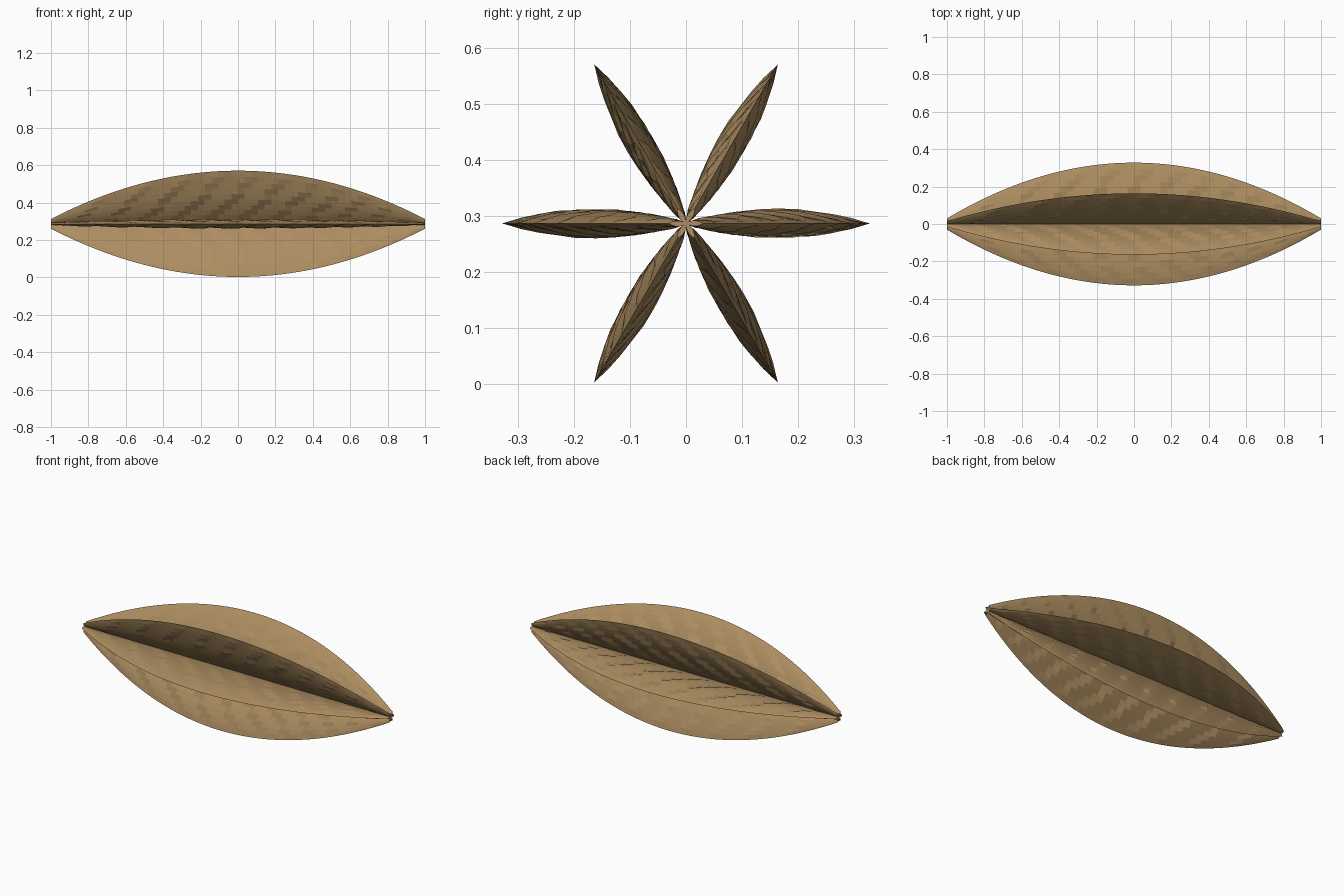
import bpy, bmesh
from math import pi, sin, cos, radians

if "Cube" in bpy.data.objects:
    bpy.data.objects.remove(bpy.data.objects["Cube"])

AXIS_Z = 0.287
NX, NR = 56, 10

mat = bpy.data.materials.new("papery_tan")
mat.diffuse_color = (0.42, 0.27, 0.12, 1)
mat.use_nodes = True
mat.node_tree.nodes["Principled BSDF"].inputs["Base Color"].default_value = mat.diffuse_color


def width(x):
    # outline of the wing, widest at mid length
    return 0.03 + 0.298 * (1 - x * x)


def wing(name, angle):
    # lens-section wing with slanted ripples on both faces
    bm = bmesh.new()
    faces = []
    for side in (1, -1):
        grid = []
        for i in range(NX + 1):
            x = -1 + 2 * i / NX
            w = width(x)
            row = []
            for j in range(NR + 1):
                t = j / NR
                r = w * t
                swell = sin(pi * t) ** 0.8 if 0 < j < NR else 0
                swell *= (w / 0.328) ** 0.6
                phase = ((x - 0.9 * r) / 0.175) % 1
                ripple = 0.006 * (2 * phase - 1) * swell
                h = side * 0.021 * swell + ripple
                row.append(bm.verts.new((x, r * cos(angle) - h * sin(angle),
                                         AXIS_Z + r * sin(angle) + h * cos(angle))))
            grid.append(row)
        for i in range(NX):
            for j in range(NR):
                bm.faces.new((grid[i][j], grid[i + 1][j],
                              grid[i + 1][j + 1], grid[i][j + 1]))
        faces.append(grid)
    # blunt end caps
    a, b = faces
    for i in (0, NX):
        for j in range(NR):
            bm.faces.new((a[i][j], a[i][j + 1], b[i][j + 1], b[i][j]))
    bmesh.ops.remove_doubles(bm, verts=bm.verts, dist=1e-5)
    bmesh.ops.recalc_face_normals(bm, faces=bm.faces)
    me = bpy.data.meshes.new(name)
    bm.to_mesh(me)
    bm.free()
    me.materials.append(mat)
    bpy.context.collection.objects.link(bpy.data.objects.new(name, me))


# six wings around the long axis
for k in range(6):
    wing(f"seed_wing_{k + 1}", radians(60 * k))
